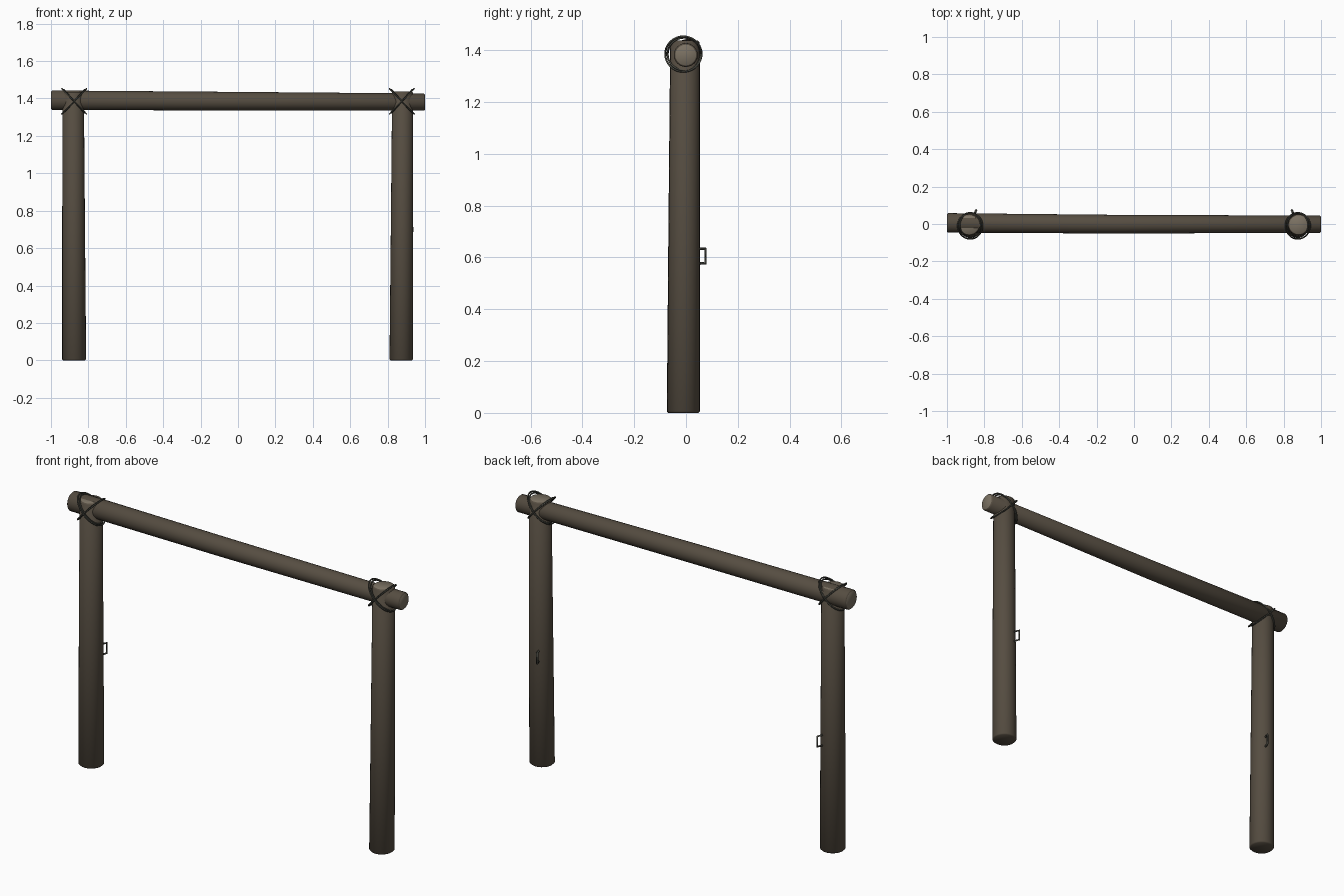
import bpy, bmesh, math
from mathutils import Vector

if "Cube" in bpy.data.objects:
    bpy.data.objects.remove(bpy.data.objects["Cube"])


def material(name, rgb):
    m = bpy.data.materials.new(name)
    m.diffuse_color = (*rgb, 1)
    m.use_nodes = True
    m.node_tree.nodes["Principled BSDF"].inputs["Base Color"].default_value = m.diffuse_color
    return m


BARK = material("dark bark", (0.092, 0.074, 0.053))
GRAIN = material("pale end grain", (0.20, 0.168, 0.125))
IRON = material("dark iron", (0.055, 0.056, 0.045))


def log(name, stations, u, v, pale_start, sides=24):
    """Loft circles (centre, radius) along a log with softly bevelled ends."""
    pts = [(Vector(c), r) for c, r in stations]
    b = 0.006
    first, last = pts[0], pts[-1]
    d0 = (pts[1][0] - first[0]).normalized()
    d1 = (last[0] - pts[-2][0]).normalized()
    rings = [(first[0], first[1] - b), (first[0] + d0 * b, first[1])] + pts[1:-1]
    rings += [(last[0] - d1 * b, last[1]), (last[0], last[1] - b)]
    u, v = Vector(u), Vector(v)
    bm = bmesh.new()
    loops = []
    for c, r in rings:
        angles = [2 * math.pi * i / sides for i in range(sides)]
        loops.append([bm.verts.new(c + r * (math.cos(a) * u + math.sin(a) * v)) for a in angles])
    for a, c in zip(loops, loops[1:]):
        for i in range(sides):
            j = (i + 1) % sides
            bm.faces.new((a[i], a[j], c[j], c[i]))
    start = bm.faces.new(loops[0][::-1])
    end = bm.faces.new(loops[-1])
    start.material_index = 1 if pale_start else 0
    end.material_index = 1
    for f in bm.faces:
        f.smooth = True
    bmesh.ops.recalc_face_normals(bm, faces=bm.faces[:])
    me = bpy.data.meshes.new(name)
    bm.to_mesh(me)
    bm.free()
    me.materials.append(BARK)
    me.materials.append(GRAIN)
    ob = bpy.data.objects.new(name, me)
    bpy.context.collection.objects.link(ob)
    bpy.context.view_layer.objects.active = ob
    ob.select_set(True)
    bpy.ops.object.shade_smooth_by_angle(angle=math.radians(50))
    ob.select_set(False)


def wire(name, paths, radius, cyclic, resolution):
    """Round wire following one or more point paths."""
    cu = bpy.data.curves.new(name, 'CURVE')
    cu.dimensions = '3D'
    cu.bevel_depth = radius
    cu.bevel_resolution = resolution
    cu.use_fill_caps = True
    for path in paths:
        sp = cu.splines.new('POLY')
        sp.points.add(len(path) - 1)
        for p, co in zip(sp.points, path):
            p.co = (*co, 1)
        sp.use_cyclic_u = cyclic
    cu.materials.append(IRON)
    bpy.context.collection.objects.link(bpy.data.objects.new(name, cu))


# Upright posts, tapering upwards
log("left_post", [((-0.876, -0.010, 0), 0.064), ((-0.879, -0.007, 0.7), 0.061),
                  ((-0.881, -0.004, 1.434), 0.057)], (1, 0, 0), (0, 1, 0), False)
log("right_post", [((0.873, -0.010, 0), 0.063), ((0.877, -0.007, 0.7), 0.060),
                   ((0.880, -0.004, 1.437), 0.056)], (1, 0, 0), (0, 1, 0), False)

# Cross beam, slightly thinner and lower to the right
log("top_beam", [((-1, 0.006, 1.391), 0.052), ((-0.1, -0.001, 1.386), 0.050),
                 ((1, -0.001, 1.381), 0.046)], (0, 1, 0), (0, 0, 1), True)

for side, name in ((-1, "left"), (1, "right")):
    # Crossed wire lashing around each joint
    loops = []
    for lean in (-1, 1):
        for ax, ry, rz, dy in ((0.066, 0.070, 0.068, -0.010), (0.056, 0.064, 0.063, -0.007)):
            loops.append([(side * 0.876 + lean * ax * math.sin(t), dy + ry * math.cos(t),
                           1.385 + rz * math.sin(t))
                          for t in (2 * math.pi * i / 36 for i in range(36))])
    wire(name + "_lashing", loops, 0.004, True, 1)

    # Square iron staple on the back of each post, turned inwards
    ang = math.radians(90 + side * 22)
    dx, dy = math.cos(ang), math.sin(ang)

    def at(r, z):
        return (side * 0.877 + dx * r, -0.008 + dy * r, z)
    wire(name + "_staple", [[at(0.05, 0.577), at(0.09, 0.577), at(0.09, 0.633), at(0.05, 0.633)]],
         0.006, False, 0)
